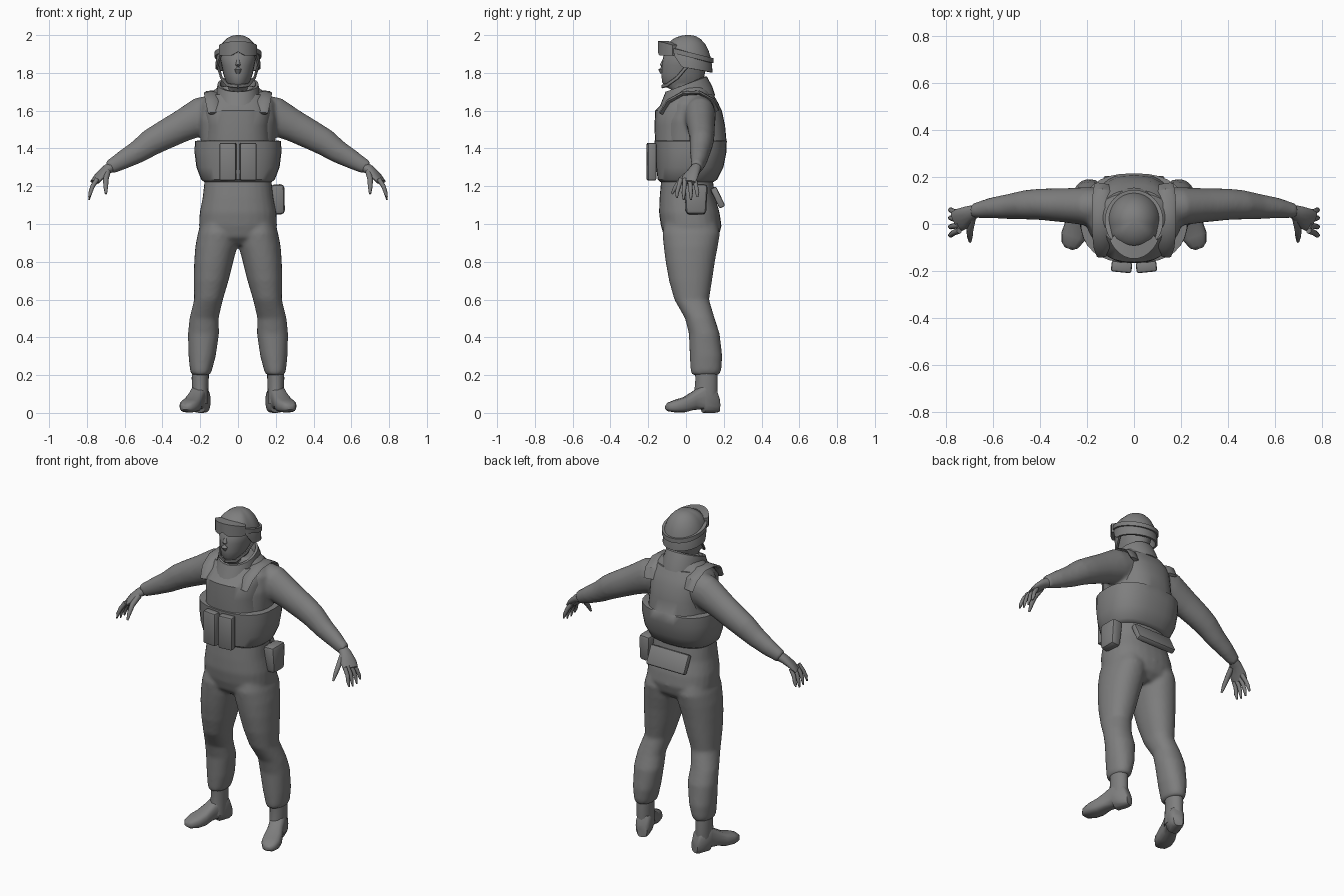
import bpy, bmesh, math
from mathutils import Vector, Matrix

grey = bpy.data.materials.new("uniform_grey")
grey.diffuse_color = (0.21, 0.21, 0.21, 1)


def power(v, e):
    return math.copysign(abs(v) ** e, v)


def ring(z, cx, rx, yf, yb, e=0.85, n=28, tilt=0.0):
    """Rounded horizontal section from yf to yb; tilt raises the back."""
    cy, ry = (yf + yb) / 2, (yb - yf) / 2
    pts = []
    for i in range(n):
        a = 2 * math.pi * i / n
        y = power(math.sin(a), e)
        pts.append(Vector((cx + rx * power(math.cos(a), e), cy + ry * y, z + tilt * y)))
    return pts


def tube(path, n=12):
    """Sections along a path of (x, y, z, half width, half thickness)."""
    out = []
    for i, p in enumerate(path):
        a, b = path[max(i - 1, 0)], path[min(i + 1, len(path) - 1)]
        t = (Vector(b[:3]) - Vector(a[:3])).normalized()
        u = t.cross(Vector((0, 0, 1))).normalized()
        v = u.cross(t)
        out.append([Vector(p[:3]) + u * p[3] * math.cos(k * 2 * math.pi / n)
                    + v * p[4] * math.sin(k * 2 * math.pi / n) for k in range(n)])
    return out


def band(a0, a1, cy, inner, outer, lo, hi, n=24):
    """Curved slab round the head; angle 0 is the front."""
    out = []
    for i in range(n + 1):
        a = math.radians(a0 + (a1 - a0) * i / n)
        s, c = math.sin(a), math.cos(a)
        out.append([Vector((r[0] * s, cy - r[1] * c, z)) for r, z in
                    ((inner, lo(a)), (outer, lo(a)), (outer, hi(a)), (inner, hi(a)))])
    return out


def finish(name, bm, angle=35):
    bmesh.ops.recalc_face_normals(bm, faces=bm.faces)
    me = bpy.data.meshes.new(name)
    bm.to_mesh(me)
    bm.free()
    ob = bpy.data.objects.new(name, me)
    bpy.context.collection.objects.link(ob)
    me.materials.append(grey)
    bpy.ops.object.select_all(action='DESELECT')
    ob.select_set(True)
    bpy.context.view_layer.objects.active = ob
    bpy.ops.object.shade_smooth_by_angle(angle=math.radians(angle))
    return ob


def make(name, lofts, mirrored=(), angle=35):
    """Skin closed lofts; mirrored ones are also built on the other side."""
    bm = bmesh.new()
    flips = [[[Vector((-p.x, p.y, p.z)) for p in s] for s in l] for l in mirrored]
    for secs in list(lofts) + list(mirrored) + flips:
        rows = [[bm.verts.new(p) for p in s] for s in secs]
        n = len(rows[0])
        for r, q in zip(rows, rows[1:]):
            for k in range(n):
                bm.faces.new((r[k], r[(k + 1) % n], q[(k + 1) % n], q[k]))
        bm.faces.new(rows[0])
        bm.faces.new(rows[-1])
    return finish(name, bm, angle)


def box(name, loc, size, rot=(0, 0, 0), taper=1.0, bevel=0.01):
    bm = bmesh.new()
    bmesh.ops.create_cube(bm, size=1)
    for v in bm.verts:
        k = taper if v.co.z < 0 else 1
        v.co = Vector((v.co.x * size[0] * k, v.co.y * size[1] * k, v.co.z * size[2]))
    bmesh.ops.bevel(bm, geom=bm.edges[:], offset=bevel, segments=2, affect='EDGES', profile=0.5)
    for i, ax in enumerate("XYZ"):
        bm.transform(Matrix.Rotation(rot[i], 4, ax))
    bm.transform(Matrix.Translation(loc))
    return finish(name, bm)


# Clothed body: trunk, legs and arms blended into one skin
trunk = [ring(z, 0, rx, f, b) for z, rx, f, b in (
    (0.89, 0.11, -0.07, 0.13), (0.93, 0.185, -0.115, 0.172), (0.99, 0.207, -0.133, 0.188),
    (1.06, 0.203, -0.143, 0.178), (1.14, 0.187, -0.14, 0.155), (1.25, 0.175, -0.13, 0.14),
    (1.40, 0.195, -0.13, 0.17), (1.55, 0.205, -0.12, 0.17), (1.64, 0.195, -0.09, 0.155),
    (1.69, 0.15, -0.06, 0.13), (1.73, 0.10, -0.05, 0.11))]
leg = [ring(z, (a + b) / 2, (b - a) / 2, f, k, 0.92) for z, a, b, f, k in (
    (0.20, 0.148, 0.245, 0.03, 0.175), (0.225, 0.138, 0.254, 0.024, 0.187),
    (0.30, 0.118, 0.262, 0.02, 0.192), (0.42, 0.10, 0.265, 0.015, 0.178),
    (0.50, 0.103, 0.257, -0.005, 0.152), (0.60, 0.08, 0.232, -0.062, 0.122),
    (0.70, 0.05, 0.234, -0.09, 0.138), (0.80, 0.025, 0.232, -0.108, 0.153),
    (0.88, 0.004, 0.226, -0.118, 0.168), (0.95, 0.0, 0.213, -0.125, 0.18),
    (1.02, 0.02, 0.19, -0.11, 0.16))]
arm = tube([(0.10, 0.07, 1.60, 0.08, 0.09), (0.19, 0.075, 1.572, 0.083, 0.102),
            (0.30, 0.08, 1.517, 0.073, 0.085), (0.40, 0.084, 1.465, 0.067, 0.077),
            (0.46, 0.082, 1.432, 0.063, 0.072), (0.53, 0.075, 1.383, 0.054, 0.061),
            (0.61, 0.068, 1.338, 0.044, 0.05), (0.685, 0.056, 1.297, 0.031, 0.037)], 20)
body = make("body", [trunk], [leg, arm])
m = body.modifiers.new("blend", 'REMESH')
m.mode, m.voxel_size, m.use_smooth_shade = 'VOXEL', 0.011, True
m = body.modifiers.new("soften", 'SMOOTH')
m.factor, m.iterations = 0.5, 5

# Hands: palm, four fingers and thumb
hand = [tube([(0.665, 0.058, 1.305, 0.026, 0.03), (0.70, 0.045, 1.285, 0.034, 0.025),
              (0.735, 0.022, 1.25, 0.048, 0.019), (0.758, 0.01, 1.222, 0.046, 0.014)]),
        tube([(0.69, 0.025, 1.275, 0.016, 0.018), (0.70, -0.025, 1.235, 0.015, 0.015),
              (0.70, -0.055, 1.195, 0.012, 0.012), (0.699, -0.075, 1.16, 0.006, 0.006)], 8)]
for y0, y1, drop in ((0.046, 0.06, 0.015), (0.02, 0.026, 0), (-0.006, -0.012, 0), (-0.028, -0.048, 0.01)):
    hand.append(tube([(0.745, y0, 1.238, 0.013, 0.013), (0.77, (y0 + y1) / 2, 1.20, 0.012, 0.012),
                      (0.782, y1, 1.165, 0.011, 0.01), (0.789, y1, 1.128 + drop, 0.005, 0.004)], 8))
make("hands", [], hand, 60)

# Boots: splayed feet with a raised arch, and ankle shafts
heel, aim = Vector((0.178, 0.172, 0)), Vector((0.34, -0.94, 0)).normalized()
side = Vector((-aim.y, aim.x, 0))
foot = []
for s, w, lo, hi in ((0, 0.028, 0.004, 0.08), (0.02, 0.042, 0, 0.13), (0.085, 0.045, 0, 0.155),
                     (0.092, 0.044, 0.018, 0.15), (0.14, 0.045, 0.016, 0.115),
                     (0.19, 0.053, 0.003, 0.085), (0.24, 0.053, 0.002, 0.07),
                     (0.28, 0.037, 0.008, 0.055), (0.295, 0.017, 0.018, 0.04)):
    foot.append([heel + aim * s + side * w * power(math.cos(a), 0.65)
                 + Vector((0, 0, (lo + hi) / 2 + (hi - lo) / 2 * power(math.sin(a), 0.75)))
                 for a in [k * math.pi / 8 for k in range(16)]])
shaft = [ring(z, x, r, f, b, 1, 20) for z, x, r, f, b in (
    (0.05, 0.20, 0.042, 0.04, 0.165), (0.12, 0.20, 0.043, 0.045, 0.168),
    (0.18, 0.20, 0.045, 0.05, 0.168), (0.24, 0.198, 0.046, 0.045, 0.165))]
make("boots", [], [foot, shaft], 45)

# Armoured vest with a wide lower wrap and narrow upper panels
make("vest", [[ring(z, 0, rx, f, b, 0.8, 32) for z, rx, f, b in (
    (1.222, 0.178, -0.135, 0.145), (1.235, 0.195, -0.15, 0.165), (1.30, 0.22, -0.158, 0.198),
    (1.38, 0.23, -0.163, 0.214), (1.44, 0.228, -0.166, 0.216), (1.443, 0.178, -0.164, 0.214),
    (1.52, 0.172, -0.167, 0.207), (1.60, 0.178, -0.163, 0.19), (1.645, 0.17, -0.118, 0.168),
    (1.685, 0.14, -0.09, 0.145))]], angle=40)
make("shoulder_straps", [], [tube([
    (0.125, -0.13, 1.585, 0.035, 0.012), (0.135, -0.095, 1.648, 0.038, 0.012),
    (0.14, -0.02, 1.69, 0.04, 0.012), (0.14, 0.07, 1.695, 0.04, 0.012),
    (0.135, 0.14, 1.655, 0.04, 0.012), (0.13, 0.165, 1.60, 0.038, 0.01)], 8)])

# High collar, lower at the throat
make("collar", [[ring(z, 0, rx, f, b, 0.95, 28, t) for z, rx, f, b, t in (
    (1.64, 0.118, -0.148, 0.155, 0.04), (1.685, 0.118, -0.13, 0.14, 0.04),
    (1.74, 0.108, -0.108, 0.112, 0.04), (1.742, 0.094, -0.095, 0.10, 0.04),
    (1.70, 0.085, -0.085, 0.09, 0.035))]])

# Masked head, nose and chin strap
make("head", [[ring(z, 0, rx, f, b, 1, 24) for z, rx, f, b in (
    (1.64, 0.07, -0.05, 0.08), (1.71, 0.062, -0.075, 0.08), (1.728, 0.052, -0.112, 0.082),
    (1.75, 0.064, -0.126, 0.088), (1.79, 0.077, -0.131, 0.098), (1.84, 0.087, -0.128, 0.11),
    (1.89, 0.098, -0.12, 0.12), (1.94, 0.08, -0.08, 0.09))]], angle=60)
make("nose", [tube([(0, -0.115, 1.872, 0.008, 0.008), (0, -0.127, 1.84, 0.013, 0.012),
                    (0, -0.132, 1.818, 0.019, 0.016), (0, -0.125, 1.798, 0.01, 0.01)], 10)], angle=60)
make("chin_strap", [], [tube([(0.108, 0.01, 1.84, 0.006, 0.01), (0.088, -0.045, 1.775, 0.006, 0.01),
                              (0.055, -0.1, 1.735, 0.006, 0.01), (0, -0.125, 1.728, 0.006, 0.01)], 8)])


# Helmet with rim raised over the face
def rim(a):
    k = min(max((math.degrees(abs(a)) - 45) / 35, 0), 1)
    return 1.90 - 0.075 * k * k * (3 - 2 * k) - 0.022 * max(0, -math.cos(a))


shell = []
angles = [-math.pi + 2 * math.pi * i / 40 for i in range(40)]
for grow, steps in ((0.9, (0.3, 0)), (1.0, (0, 0.12, 0.25, 0.4, 0.55, 0.7, 0.82, 0.92, 0.98))):
    for t in steps:
        c, s = math.cos(t * math.pi / 2) ** 0.85 * grow, math.sin(t * math.pi / 2)
        shell.append([Vector((0.12 * c * math.sin(a), 0.014 - 0.126 * c * math.cos(a),
                              rim(a) + (2.0 - rim(a)) * s)) for a in angles])
make("helmet", [shell], angle=45)

# Goggles pushed up on the helmet, with a strap sloping to the back
make("goggles", [band(-58, 58, 0.014, (0.095, 0.105), (0.12, 0.162),
                      lambda a: 1.892 + 0.02 * max(0, 1 - abs(a) / 0.3),
                      lambda a: 1.968 - 0.02 * (abs(a)) ** 2)])
make("goggle_strap", [band(50, 310, 0.014, (0.1, 0.105), (0.124, 0.131),
                           lambda a: 1.884 + 0.032 * math.cos(a),
                           lambda a: 1.91 + 0.032 * math.cos(a), 40)])

# Chest, hip and back pouches
for s, label in ((1, "left"), (-1, "right")):
    box(label + "_chest_pouch", (s * 0.053, -0.183, 1.33), (0.088, 0.046, 0.2), (0, 0, s * 0.1))
box("hip_pouch", (0.212, 0.053, 1.13), (0.075, 0.125, 0.16), (0, -0.06, 0), 0.85, 0.02)
box("back_pouch", (0, 0.168, 1.14), (0.26, 0.035, 0.115), (0.45, 0, 0))
